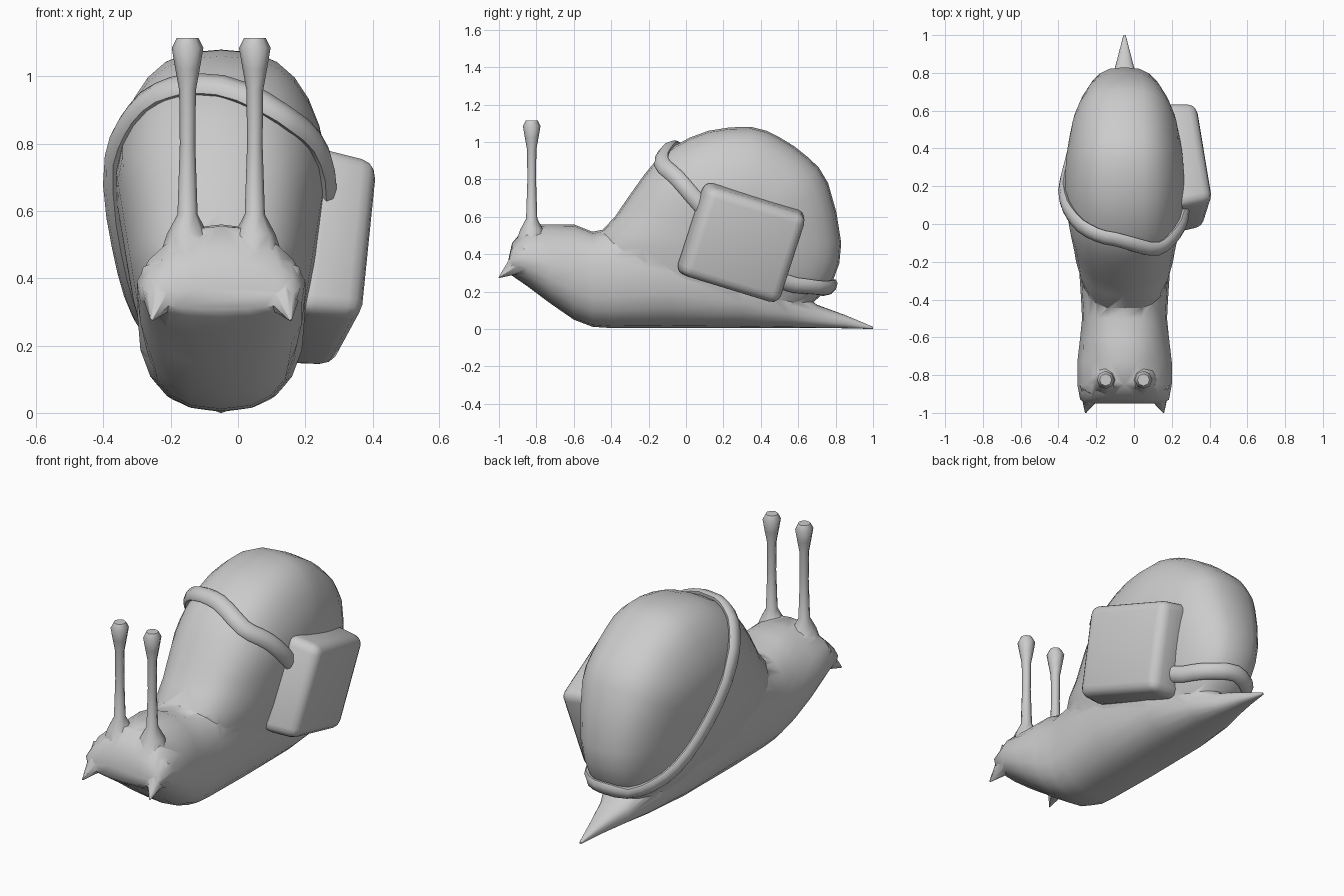
import bpy, bmesh
from math import sin, cos, pi, radians
from mathutils import Vector, Matrix

if "Cube" in bpy.data.objects:
    bpy.data.objects.remove(bpy.data.objects["Cube"])

CX = -0.05  # mid-plane of the snail


def smooth(ob, angle):
    bpy.ops.object.select_all(action='DESELECT')
    bpy.context.view_layer.objects.active = ob
    ob.select_set(True)
    bpy.ops.object.shade_smooth_by_angle(angle=radians(angle))


def finish(name, bm, angle=40):
    bmesh.ops.remove_doubles(bm, verts=bm.verts, dist=0.0005)
    bmesh.ops.recalc_face_normals(bm, faces=bm.faces)
    me = bpy.data.meshes.new(name)
    bm.to_mesh(me)
    bm.free()
    ob = bpy.data.objects.new(name, me)
    bpy.context.collection.objects.link(ob)
    smooth(ob, angle)
    return ob


def union(target, other):
    """Fuse another object into the target and drop it."""
    mod = target.modifiers.new("fuse", 'BOOLEAN')
    mod.operation, mod.object, mod.solver = 'UNION', other, 'EXACT'
    bpy.context.view_layer.objects.active = target
    bpy.ops.object.modifier_apply(modifier=mod.name)
    bpy.data.objects.remove(other)


def spw(v, p):
    return abs(v) ** p * (1 if v >= 0 else -1)


def closed_spline(pts, n):
    """Catmull-Rom through a closed list of points."""
    pts = [Vector(p) for p in pts]
    out, m = [], len(pts)
    for i in range(m):
        a, b, c, d = (pts[(i + k) % m] for k in (-1, 0, 1, 2))
        for j in range(n):
            t = j / n
            out.append(0.5 * (2 * b + (c - a) * t + (2 * a - 5 * b + 4 * c - d) * t * t
                              + (3 * b - a - 3 * c + d) * t ** 3))
    return out


def loft(rings, caps=True):
    bm = bmesh.new()
    rows = [[bm.verts.new(p) for p in r] for r in rings]
    n = len(rows[0])
    for r0, r1 in zip(rows, rows[1:]):
        for i in range(n):
            j = (i + 1) % n
            bm.faces.new((r0[i], r0[j], r1[j], r1[i]))
    if caps:
        bm.faces.new(rows[0])
        bm.faces.new(rows[-1])
    return bm


# Body: sections along y (y, bottom, top, half width, narrowing of the top)
sections = [(-0.95, .31, .37, .2, 0), (-0.93, .285, .46, .235, .2), (-0.85, .23, .555, .25, .35),
            (-0.73, .14, .56, .25, .3), (-0.6, .05, .56, .235, .15), (-0.5, .012, .52, .225, 0),
            (-0.4, .005, .54, .23, 0), (-0.1, .006, .6, .25, 0), (0.3, .006, .45, .225, 0),
            (0.55, .006, .25, .155, 0), (0.7, .005, .13, .09, 0), (0.85, .004, .075, .045, 0),
            (1.0, 0, .012, .006, 0)]
rings = []
for y, zb, zt, w, k in sections:
    zc, h = (zb + zt) / 2, (zt - zb) / 2
    rings.append([(CX + w * spw(cos(a), .8) * (1 - k * max(0, sin(a))), y,
                   zc + h * spw(sin(a), .8)) for a in (2 * pi * i / 20 for i in range(20))])
body = finish("body", loft(rings), 50)

# Shell: side outline swept across the width, wider at the top than at the foot
outline = [(-.5, .42), (-.38, .6), (-.27, .76), (-.17, .89), (-.06, .98), (.12, 1.06),
           (.35, 1.08), (.5, 1.025), (.65, .92), (.76, .78), (.83, .46), (.79, .27),
           (.7, .16), (.5, .05), (0, .03), (-.4, .05)]
side = closed_spline(outline, 2)
cy, cz = 0.25, 0.45
rings = []
for k in range(17):
    u = -pi / 2 + pi * k / 16
    c, s = max(cos(u), 0) ** .75, spw(sin(u), .72)
    ring = []
    for p in side:
        y, z = cy + (p.x - cy) * c, cz + (p.y - cz) * c
        w = .335 * min(1, .62 + .51 * z) * (1 - .15 * max(0, y - .2))
        ring.append((CX + w * s, y, z))
    rings.append(ring)
shell = finish("shell", loft(rings, caps=False), 60)
bpy.context.view_layer.update()

# Strap: flattened tube hugging the shell surface
path = [(.27, .08, .66), (.23, -.05, .81), (.14, -.15, .91), (-.05, -.1, .98), (-.2, -.06, .97),
        (-.31, .02, .89), (-.36, .13, .76), (-.33, .3, .5), (-.28, .5, .3), (-.2, .69, .22),
        (-.05, .79, .22), (.1, .7, .22), (.19, .52, .25), (.24, .3, .42)]
snapped = []
for p in closed_spline(path, 3):
    ok, loc, nor, idx = shell.closest_point_on_mesh(p)
    snapped.append((loc + nor * .012, nor))
m = len(snapped)
rings = []
for i in range(m + 1):
    p, nor = snapped[i % m]
    tan = (snapped[(i + 1) % m][0] - snapped[i % m - 1][0]).normalized()
    wide = tan.cross(nor).normalized()
    up = wide.cross(tan)
    rings.append([p + wide * .044 * cos(a) + up * .027 * sin(a)
                  for a in (2 * pi * k / 8 for k in range(8))])
finish("strap", loft(rings, caps=False), 60)

# Side pack: tapered, rounded box leaning on the right of the shell
bm = bmesh.new()
bmesh.ops.create_cube(bm, size=1)
for v in bm.verts:
    k = .94 if v.co.x > 0 else 1
    v.co = Vector((v.co.x * .2, v.co.y * .585 * k, v.co.z * .525 * k))
bmesh.ops.bevel(bm, geom=bm.edges[:], offset=.05, segments=3, profile=.5, affect='EDGES')
rot = (Matrix.Rotation(radians(7), 4, 'Z') @ Matrix.Rotation(radians(8), 4, 'Y')
       @ Matrix.Rotation(radians(-17), 4, 'X'))
bm.transform(Matrix.Translation((.255, .3, .457)) @ rot)
finish("side_pack", bm, 60)

# Eye stalks and mouth feelers, mirrored about the mid-plane
extras = []
stalk = [(.43, .095), (.53, .062), (.59, .03), (.8, .023), (.96, .025), (1.02, .036),
         (1.085, .047), (1.115, .032)]
for sgn, label in ((-1, "left"), (1, "right")):
    rings = [[(CX + sgn * .1 + r * cos(a), -.825 + r * sin(a), z)
              for a in (2 * pi * k / 8 for k in range(8))] for z, r in stalk]
    extras.append(finish("eye_stalk_" + label, loft(rings), 45))

    base = Vector((CX + sgn * .165, -.85, .385))
    tip = Vector((CX + sgn * .207, -1.0, .275))
    d = tip - base
    bm = bmesh.new()
    bmesh.ops.create_cone(bm, cap_ends=True, segments=8, radius1=.085, radius2=.003,
                          depth=d.length)
    bm.transform(Matrix.Translation((base + tip) / 2)
                 @ d.to_track_quat('Z', 'Y').to_matrix().to_4x4())
    extras.append(finish("feeler_" + label, bm, 60))

# Fuse the flesh and shell into one skin
for part in [shell] + extras:
    union(body, part)
body.name = "snail_body"
smooth(body, 60)
